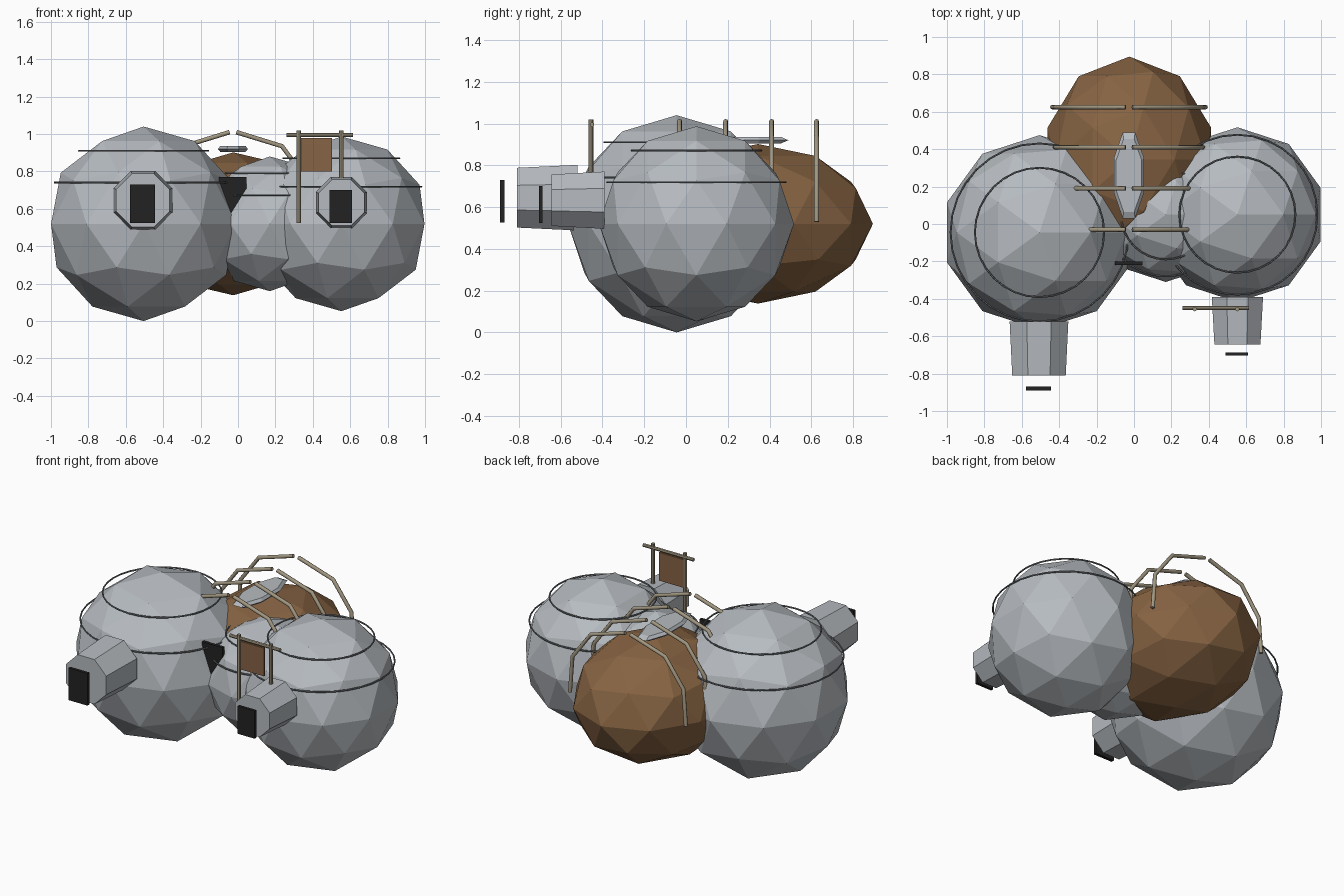
import bpy, math
from mathutils import Vector

cube = bpy.data.objects.get("Cube")
if cube:
    bpy.data.objects.remove(cube, do_unlink=True)


def material(name, rgb):
    m = bpy.data.materials.new(name)
    m.use_nodes = True
    m.diffuse_color = (*rgb, 1)
    m.node_tree.nodes["Principled BSDF"].inputs["Base Color"].default_value = (*rgb, 1)
    return m


SILVER = material("silver_grey", (0.47, 0.50, 0.53))
DARK = material("ring_grey", (0.17, 0.18, 0.19))
EARTH = material("earth_brown", (0.24, 0.125, 0.055))
BOARD = material("board_brown", (0.24, 0.125, 0.06))
TAN = material("weathered_tan", (0.36, 0.31, 0.22))
BLACK = material("black", (0.016, 0.016, 0.016))


def finish(name, mat):
    ob = bpy.context.object
    ob.name = name
    ob.data.materials.append(mat)
    return ob


def dome(name, center, radii, mat):
    bpy.ops.mesh.primitive_ico_sphere_add(subdivisions=2, radius=1, location=center)
    finish(name, mat).scale = radii


def box(name, center, size, mat):
    bpy.ops.mesh.primitive_cube_add(size=1, location=center)
    finish(name, mat).scale = size


def rod(name, a, b, radius, mat):
    a, b = Vector(a), Vector(b)
    bpy.ops.mesh.primitive_cylinder_add(vertices=8, radius=radius, depth=(b - a).length,
                                        location=(a + b) / 2)
    ob = finish(name, mat)
    ob.rotation_mode = 'QUATERNION'
    ob.rotation_quaternion = (b - a).to_track_quat('Z', 'Y')


def loft(name, rings, mat):
    """Closed solid through rings of equal point count."""
    n = len(rings[0])
    verts = [p for r in rings for p in r]
    faces = [tuple(reversed(range(n))), tuple(range(len(verts) - n, len(verts)))]
    for k in range(len(rings) - 1):
        for i in range(n):
            j = (i + 1) % n
            faces.append((k * n + i, k * n + j, (k + 1) * n + j, (k + 1) * n + i))
    me = bpy.data.meshes.new(name)
    me.from_pydata(verts, [], faces)
    me.materials.append(mat)
    ob = bpy.data.objects.new(name, me)
    bpy.context.collection.objects.link(ob)


# Flat-topped octagon directions
OCT = [(math.cos(math.radians(22.5 + 45 * i)) / math.cos(math.pi / 8),
        math.sin(math.radians(22.5 + 45 * i)) / math.cos(math.pi / 8)) for i in range(8)]

# Faceted domes, each with two thin rings
MID = 0.52
domes = {
    "right_dome": ((-0.505, -0.045), 0.52),
    "left_dome": ((0.553, 0.05), 0.467),
    "middle_dome": ((0.17, 0.05), 0.36),
}
for name, ((x, y), r) in domes.items():
    dome(name, (x, y, MID), (r, r, r), SILVER)
    for label, height, width in (("upper", 0.75, 0.665), ("lower", 0.425, 0.915)):
        bpy.ops.mesh.primitive_torus_add(location=(x, y, MID + height * r),
                                         major_radius=width * r, minor_radius=0.005,
                                         major_segments=32, minor_segments=6)
        finish(f"{name}_{label}_ring", DARK)

# Brown mound at the back
dome("rear_mound", (-0.025, 0.345, MID), (0.46, 0.55, 0.382), EARTH)

# Octagonal entrance tunnels with door plates
for side, x, z, front, back, a_front, a_back in (
        ("right", -0.508, 0.645, -0.81, -0.52, 0.143, 0.157),
        ("left", 0.553, 0.633, -0.645, -0.39, 0.123, 0.137)):
    rings = [[(x + a * c, y, z + a * s) for c, s in OCT]
             for y, a in ((front, a_front), (back, a_back))]
    loft(f"{side}_entrance_tunnel", [list(reversed(r)) for r in rings], SILVER)
box("right_door", (-0.51, -0.88, 0.628), (0.135, 0.02, 0.205), BLACK)
box("left_door", (0.55, -0.695, 0.613), (0.12, 0.018, 0.177), BLACK)
box("middle_door", (-0.028, -0.21, 0.645), (0.145, 0.02, 0.25), BLACK)

# Elongated skylight over the mound
loft("skylight", [[(-0.027 + 0.08 * k * c, 0.26 + 0.23 * k * s, z) for c, s in OCT]
                  for z, k in ((0.905, 0.85), (0.92, 1), (0.936, 0.85))], SILVER)

# Split rib arches, mirrored about the mound's centre line
RIB = [(0.018, 1.01), (0.262, 0.935), (0.392, 0.76), (0.41, 0.53)]
for n, y in enumerate((-0.03, 0.19, 0.41, 0.625)):
    for side, s in (("left", 1), ("right", -1)):
        curve = bpy.data.curves.new(f"{side}_rib_{n + 1}", 'CURVE')
        curve.dimensions = '3D'
        curve.bevel_depth = 0.012
        curve.bevel_resolution = 2
        curve.use_fill_caps = True
        spline = curve.splines.new('POLY')
        spline.points.add(len(RIB) - 1)
        for p, (x, z) in zip(spline.points, RIB):
            p.co = (-0.027 + s * x, y, z, 1)
        curve.materials.append(TAN)
        bpy.context.collection.objects.link(bpy.data.objects.new(curve.name, curve))

# Sign frame with a hanging board
for side, x in (("right", 0.325), ("left", 0.552)):
    rod(f"sign_{side}_post", (x, -0.455, 0.525), (x, -0.455, 1.02), 0.012, TAN)
rod("sign_beam", (0.26, -0.45, 0.995), (0.615, -0.45, 0.995), 0.011, TAN)
box("sign_board", (0.418, -0.45, 0.89), (0.17, 0.012, 0.18), BOARD)
